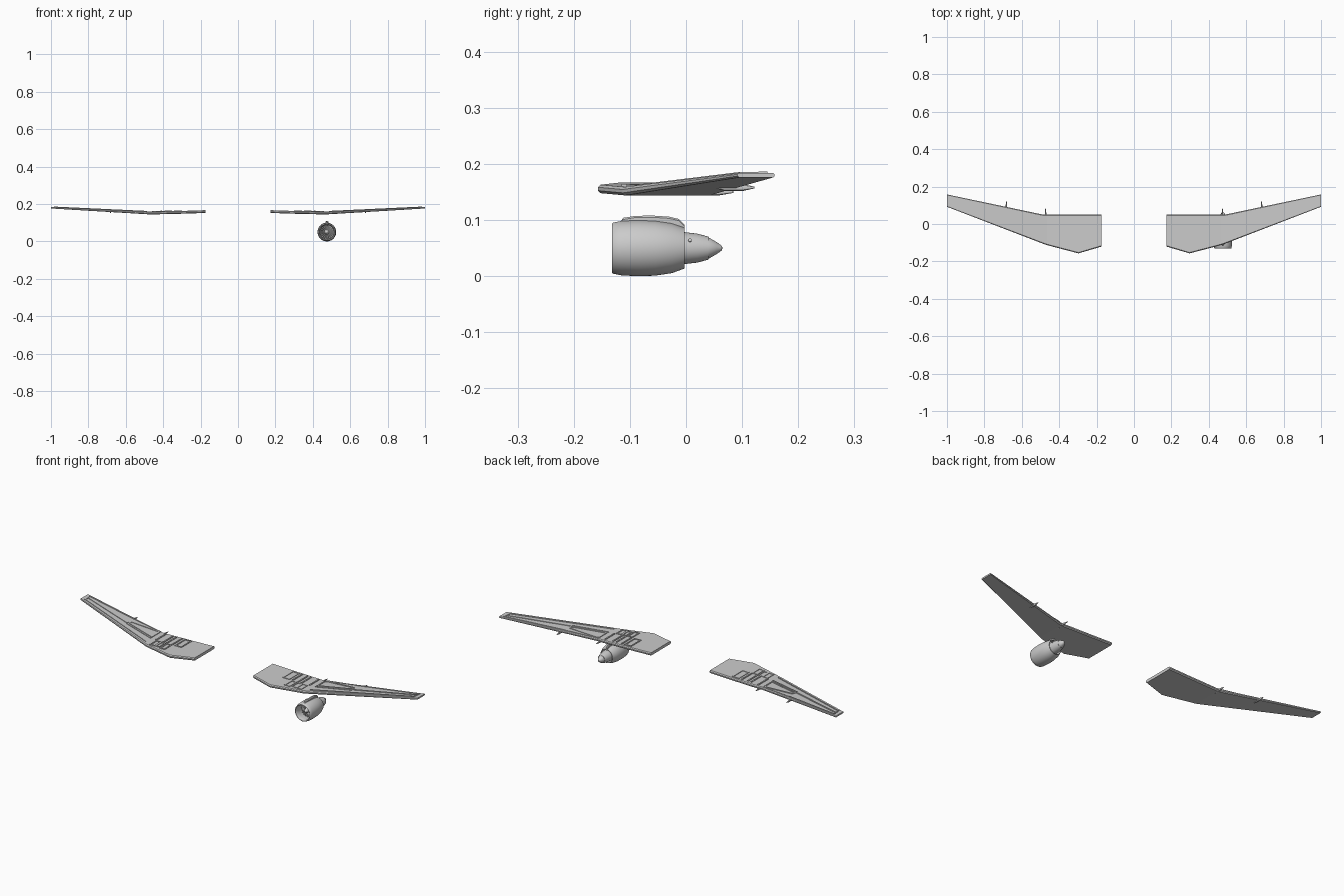
import bpy, bmesh, math
from mathutils import Vector

if "Cube" in bpy.data.objects:
    bpy.data.objects.remove(bpy.data.objects["Cube"])

# Wing stations: x, leading edge y, trailing edge y, bottom z, top z
ST = [(0.175, -0.121, 0.05, 0.152, 0.167),
      (0.297, -0.157, 0.05, 0.148, 0.163),
      (0.465, -0.113, 0.05, 0.144, 0.159),
      (0.485, -0.106, 0.05, 0.145, 0.160),
      (1.0, 0.092, 0.158, 0.176, 0.184)]
EX, EZ = 0.475, 0.05  # engine axis


def finish(name, bm, mirror=False, smooth=False):
    bmesh.ops.recalc_face_normals(bm, faces=bm.faces)
    me = bpy.data.meshes.new(name)
    bm.to_mesh(me)
    bm.free()
    ob = bpy.data.objects.new(name, me)
    bpy.context.collection.objects.link(ob)
    if mirror:
        ob.modifiers.new("mirror", 'MIRROR').use_mirror_merge = False
    if smooth:
        bpy.context.view_layer.objects.active = ob
        ob.select_set(True)
        bpy.ops.object.shade_smooth_by_angle(angle=math.radians(35))
        ob.select_set(False)
    return ob


def loft(bm, rings):
    rows = [[bm.verts.new(p) for p in r] for r in rings]
    n = len(rows[0])
    for a, b in zip(rows, rows[1:]):
        for i in range(n):
            j = (i + 1) % n
            bm.faces.new((a[i], a[j], b[j], b[i]))
    bm.faces.new(rows[0])
    bm.faces.new(rows[-1])


def lathe(name, prof, segs=48):
    # profile of (y, radius) turned about the engine axis
    bm = bmesh.new()
    rows = []
    for y, r in prof:
        if r == 0:
            rows.append([bm.verts.new((EX, y, EZ))] * segs)
        else:
            rows.append([bm.verts.new((EX + r * math.cos(t), y, EZ + r * math.sin(t)))
                         for t in (math.tau * i / segs for i in range(segs))])
    for a, b in zip(rows, rows[1:]):
        for i in range(segs):
            j = (i + 1) % segs
            bm.faces.new(list(dict.fromkeys((a[i], a[j], b[j], b[i]))))
    return finish(name, bm, smooth=True)


def top_z(x):
    for a, b in zip(ST, ST[1:]):
        if x <= b[0]:
            return a[4] + (b[4] - a[4]) * (x - a[0]) / (b[0] - a[0])
    return ST[-1][4]


# Wings: slab section with chamfered leading and trailing edges
bm = bmesh.new()
rings = []
for x, le, te, zb, zt in ST:
    h = zt - zb
    c = h * 0.3
    rings.append([(x, le + c, zb), (x, te - c, zb), (x, te, zb + c), (x, te, zt - c),
                  (x, te - c, zt), (x, le + c, zt), (x, le, zt - c), (x, le, zb + c)])
loft(bm, rings)
finish("wings", bm, mirror=True)


# Raised trim on the upper surface
def strip(bm, p, q, w=0.006, h=0.003):
    p, q = Vector(p), Vector(q)
    d = (q - p).normalized() * w / 2
    n = Vector((-d.y, d.x))
    rings = []
    for e in (p - d, q + d):
        a, b = e - n, e + n
        za, zb = top_z(a.x), top_z(b.x)
        rings.append([(a.x, a.y, za - .004), (b.x, b.y, zb - .004),
                      (b.x, b.y, zb + h), (a.x, a.y, za + h)])
    loft(bm, rings)


def frame(bm, pts, w=0.006, h=0.003):
    for p, q in zip(pts, pts[1:] + pts[:1]):
        strip(bm, p, q, w, h)


def rect(bm, x0, x1, y0, y1):
    frame(bm, [(x0, y0), (x1, y0), (x1, y1), (x0, y1)])


bm = bmesh.new()
rect(bm, 0.303, 0.338, -0.048, 0.034)
for x0, x1, y0, y1 in [(0.358, 0.384, -0.112, -0.055), (0.394, 0.416, -0.103, -0.055),
                       (0.422, 0.448, -0.103, -0.052)]:
    rect(bm, x0, x1, y0, y1)
for x, y0, y1 in [(0.357, -0.045, 0.034), (0.39, -0.045, 0.03), (0.41, -0.045, 0.03),
                  (0.455, -0.04, 0.034)]:
    strip(bm, (x, y0), (x, y1), 0.007, 0.004)
finish("inboard_panels", bm, mirror=True)

bm = bmesh.new()
frame(bm, [(0.492, -0.028), (0.655, 0.022), (0.665, 0.03), (0.657, 0.042),
           (0.50, 0.04), (0.492, 0.032)], 0.007)
strip(bm, (0.675, 0.022), (0.97, 0.122), 0.007)
strip(bm, (0.49, -0.042), (0.665, 0.012), 0.005)
strip(bm, (0.49, -0.085), (0.97, 0.098), 0.005)
strip(bm, (0.67, 0.076), (0.98, 0.142), 0.005)
strip(bm, (0.49, 0.045), (0.67, 0.076), 0.004, 0.002)
strip(bm, (0.975, 0.098), (0.98, 0.142), 0.005)
finish("outboard_panels", bm, mirror=True)

# Flap track fairings under the trailing edge
bm = bmesh.new()
for x, y0, y1, z in [(0.473, 0.0, 0.085, 0.150), (0.682, 0.055, 0.122, 0.158)]:
    rings = []
    for f, s in [(0, .3), (0.2, 1), (0.7, 1), (1, .25)]:
        rings.append([(x + s * .004 * math.cos(a), y0 + (y1 - y0) * f, z + s * .006 * math.sin(a))
                      for a in (math.tau * i / 8 for i in range(8))])
    loft(bm, rings)
finish("flap_fairings", bm, mirror=True, smooth=True)

# Engine on the right-hand side
lathe("engine_cowl", [(-0.078, 0.0385), (-0.11, 0.0375), (-0.126, 0.039), (-0.131, 0.0415),
                      (-0.132, 0.0435), (-0.130, 0.0455), (-0.115, 0.0485), (-0.085, 0.05),
                      (-0.055, 0.049), (-0.025, 0.0445), (-0.003, 0.0365), (-0.003, 0.0345),
                      (-0.03, 0.038), (-0.078, 0.0385)])
lathe("fan_disc", [(-0.082, 0.0), (-0.082, 0.039), (-0.074, 0.039), (-0.074, 0)])
lathe("spinner", [(-0.112, 0), (-0.109, 0.005), (-0.1, 0.0095), (-0.082, 0.014)], 32)
lathe("engine_core", [(-0.075, 0.03), (-0.02, 0.0305), (-0.003, 0.0285), (0.02, 0.0258),
                      (0.040, 0.0205), (0.040, 0.018), (0.034, 0.0175)])
lathe("exhaust_cone", [(0.03, 0.0), (0.03, 0.019), (0.041, 0.0185), (0.055, 0.0105),
                       (0.064, 0.004), (0.065, 0)], 32)

# Fan blades
bm = bmesh.new()
for i in range(20):
    t = math.tau * i / 20
    u, v = Vector((math.cos(t), 0, math.sin(t))), Vector((-math.sin(t), 0, math.cos(t)))
    c = Vector((EX, 0, EZ))
    pts = [c + u * r + v * s + Vector((0, y, 0)) for r, s, y in
           [(.012, -.001, -.09), (.038, -.003, -.09), (.038, .003, -.081), (.012, .001, -.081)]]
    bm.faces.new([bm.verts.new(p) for p in pts])
finish("fan_blades", bm)

# Pylon stub on top of the cowl
bm = bmesh.new()
rings = []
for y, zt, w in [(-0.118, 0.095, .003), (-0.112, 0.104, .005), (-0.09, 0.1075, .007),
                 (-0.06, 0.108, .008), (-0.03, 0.106, .007), (-0.013, 0.102, .006),
                 (-0.003, 0.092, .003)]:
    rings.append([(EX - w, y, .082), (EX + w, y, .082), (EX + w, y, zt - .003),
                  (EX + w * .5, y, zt), (EX - w * .5, y, zt), (EX - w, y, zt - .003)])
loft(bm, rings)
finish("pylon", bm, smooth=True)

# Small vent on the core flank
bpy.ops.mesh.primitive_cylinder_add(vertices=16, radius=0.003, depth=0.008,
                                    location=(EX + 0.0225, 0.007, 0.063),
                                    rotation=(0, math.radians(65), 0))
bpy.context.object.name = "core_vent"
